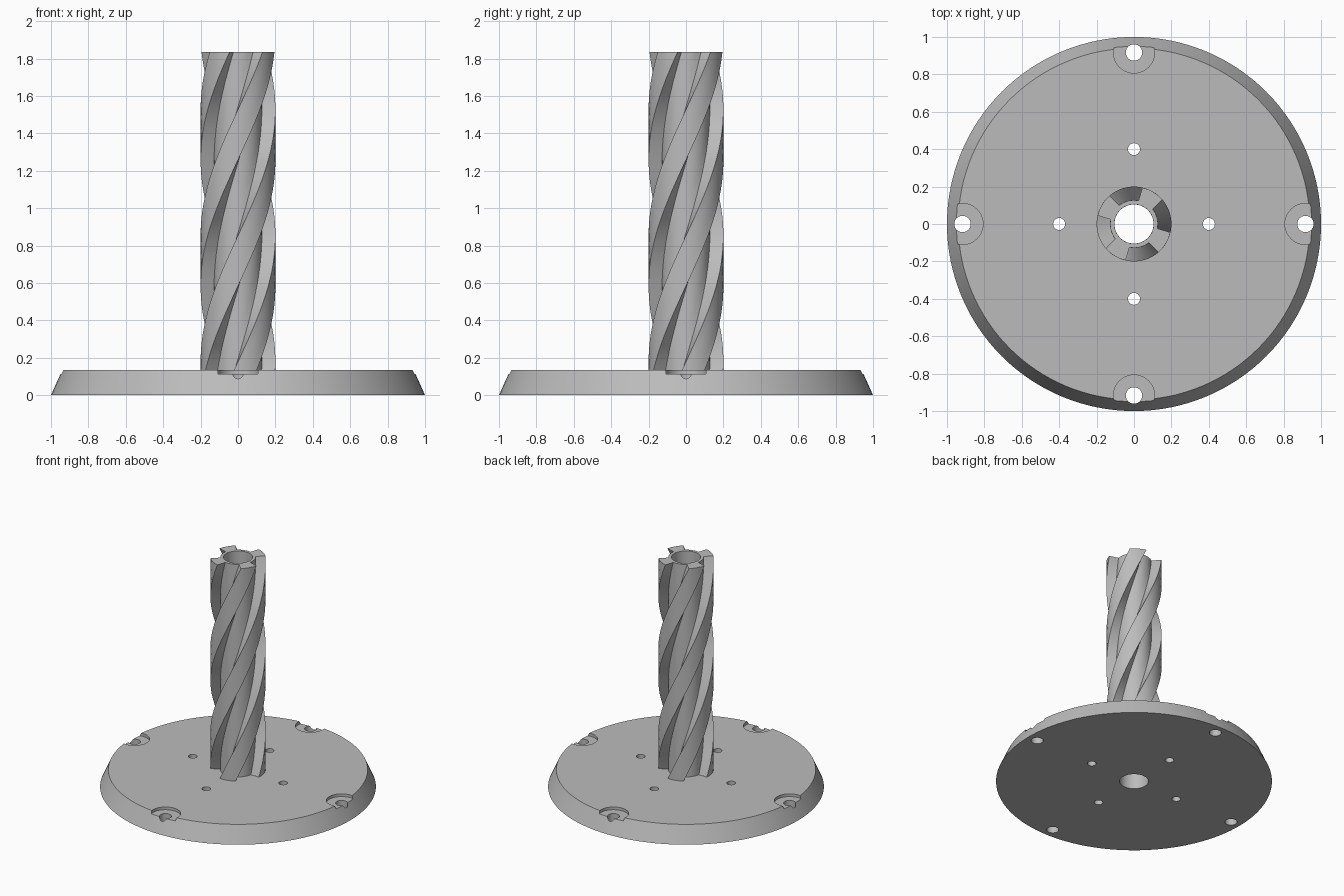
import bpy, bmesh
from math import sin, cos, pi, radians

cube = bpy.data.objects.get("Cube")
if cube:
    bpy.data.objects.remove(cube, do_unlink=True)

grey = bpy.data.materials.new("plain_grey")
grey.use_nodes = True
colour = (0.5, 0.5, 0.5, 1)
grey.diffuse_color = colour
grey.node_tree.nodes["Principled BSDF"].inputs["Base Color"].default_value = colour

BASE_TOP, COLUMN_TOP = 0.135, 1.835
BORE = 0.105
TWIST = radians(227)
SLICES = 85


def cylinder(name, r, z0, z1, x=0, y=0, r_top=None, sides=48):
    bpy.ops.mesh.primitive_cone_add(vertices=sides, radius1=r, radius2=r_top or r,
                                    depth=z1 - z0, location=(x, y, (z0 + z1) / 2))
    ob = bpy.context.object
    ob.name = name
    return ob


def smooth(ob):
    bpy.ops.object.select_all(action='DESELECT')
    ob.select_set(True)
    bpy.context.view_layer.objects.active = ob
    bpy.ops.object.shade_smooth_by_angle(angle=radians(25))


# Tapered round base
base = cylinder("base_plate", 1, 0, BASE_TOP, r_top=0.94, sides=128)
base.data.materials.append(grey)

# Centre bore, four small holes, four edge holes with shallow pockets
cutters = [cylinder("bore_cutter", BORE, -0.1, 0.3)]
for i in range(4):
    c, s = cos(i * pi / 2), sin(i * pi / 2)
    cutters += [
        cylinder("inner_hole_cutter", 0.032, -0.1, 0.3, 0.4 * c, 0.4 * s, sides=24),
        cylinder("edge_hole_cutter", 0.044, -0.1, 0.3, 0.917 * c, 0.917 * s, sides=32),
        cylinder("pocket_cutter", 0.11, 0.113, 0.3, 0.917 * c, 0.917 * s),
    ]
for cutter in cutters:
    mod = base.modifiers.new("cut", 'BOOLEAN')
    mod.object = cutter
    mod.operation = 'DIFFERENCE'
    mod.solver = 'EXACT'
    bpy.context.view_layer.objects.active = base
    bpy.ops.object.modifier_apply(modifier=mod.name)
for cutter in cutters:
    bpy.data.objects.remove(cutter, do_unlink=True)
smooth(base)

# Twisted four-tooth column: (angle, radius) points of one tooth and one flute
tooth = [(-20, 0.128), (-18, 0.2), (-9, 0.2), (0, 0.2), (9, 0.2), (18, 0.2),
         (20, 0.128), (32, 0.128), (45, 0.128), (58, 0.128)]
profile = [(radians(a - 78 + 90 * k), r) for k in range(4) for a, r in tooth]
n = len(profile)

bm = bmesh.new()
outer, inner = [], []
for i in range(SLICES + 1):
    t = i / SLICES
    z = BASE_TOP + t * (COLUMN_TOP - BASE_TOP)
    ring = [(a + t * TWIST, r) for a, r in profile]
    outer.append([bm.verts.new((r * cos(a), r * sin(a), z)) for a, r in ring])
    inner.append([bm.verts.new((BORE * cos(a), BORE * sin(a), z)) for a, r in ring])
for i in range(SLICES):
    for j in range(n):
        k = (j + 1) % n
        bm.faces.new((outer[i][j], outer[i][k], outer[i + 1][k], outer[i + 1][j]))
        bm.faces.new((inner[i][k], inner[i][j], inner[i + 1][j], inner[i + 1][k]))
# End caps
for j in range(n):
    k = (j + 1) % n
    bm.faces.new((outer[0][k], outer[0][j], inner[0][j], inner[0][k]))
    bm.faces.new((outer[-1][j], outer[-1][k], inner[-1][k], inner[-1][j]))
bmesh.ops.recalc_face_normals(bm, faces=bm.faces)
mesh = bpy.data.meshes.new("twisted_column")
bm.to_mesh(mesh)
bm.free()
column = bpy.data.objects.new("twisted_column", mesh)
bpy.context.collection.objects.link(column)
mesh.materials.append(grey)
smooth(column)
